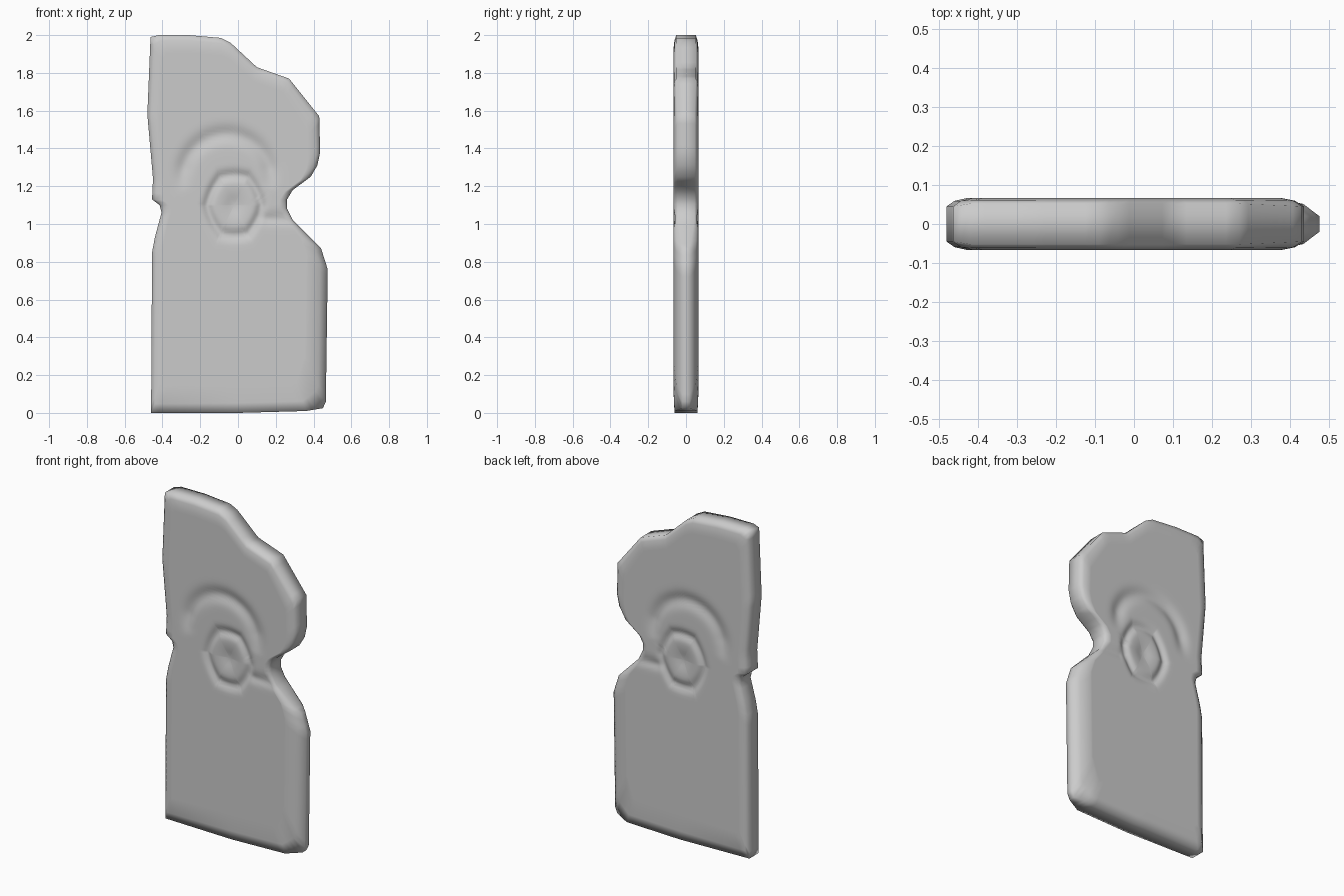
import bpy, bmesh, math
from mathutils import Vector

if "Cube" in bpy.data.objects:
    bpy.data.objects.remove(bpy.data.objects["Cube"])

HALF = 0.066                      # half thickness of the slab
C = Vector((-0.02, 1.10))         # centre of the carved eye

# Outline runs: edge half thickness, bevel fraction, (x, z) points
RUNS = [
    (0.045, 0.11, [(-0.46, 0.0), (-0.455, 0.85), (-0.44, 0.93), (-0.405, 1.06),
                   (-0.415, 1.10), (-0.455, 1.13), (-0.45, 1.24), (-0.48, 1.58),
                   (-0.463, 1.99)]),
    (0.052, 0.08, [(-0.42, 2.0), (-0.26, 2.0), (-0.09, 1.985), (-0.04, 1.96),
                   (0.10, 1.83), (0.27, 1.77)]),
    (0.045, 0.12, [(0.43, 1.57), (0.435, 1.38), (0.42, 1.31), (0.385, 1.25),
                   (0.29, 1.18), (0.26, 1.13), (0.26, 1.08), (0.29, 1.02)]),
    (0.020, 0.21, [(0.44, 0.87), (0.475, 0.76), (0.465, 0.06), (0.45, 0.025)]),
    (0.060, 0.12, [(0.36, 0.01), (0.0, 0.0)]),
]


def bump(v, centre, width):
    return math.exp(-((v - centre) / width) ** 2)


def carve(x, z):
    """Depth of the carved brow, ring and pupil below the flat face."""
    p = Vector((x, z))
    # brow groove: upper arc that fades out at both ends
    d = p - Vector((-0.06, 1.24))
    ang = math.atan2(d.y, d.x)
    fade = max(0.0, min(1.0, (math.sin(ang) + 0.25) * 2.0))
    depth = 0.016 * bump(d.length, 0.235, 0.04) * fade
    # six-sided ring groove and pupil around a raised rim
    d = p - C
    a = math.atan2(d.y * 0.85, d.x) - math.pi / 2
    a = (a + math.pi / 6) % (math.pi / 3) - math.pi / 6
    r = math.hypot(d.x, d.y * 0.85) * (0.5 + 0.5 * math.cos(a))
    depth += 0.015 * bump(r, 0.135, 0.022) + 0.014 * bump(r, 0.0, 0.05)
    # crease from the ring to the waist notch
    if x > 0.1:
        depth += 0.010 * bump(z, 1.03, 0.03) * min(1, (x - 0.1) / 0.05)
    return depth


# Resample the outline
pts = [(Vector(p), e, f) for e, f, run in RUNS for p in run]
loop = []
for (p, e, f), (q, e2, f2) in zip(pts, pts[1:] + pts[:1]):
    n = max(1, math.ceil((q - p).length / 0.04))
    for k in range(n):
        t = k / n
        loop.append((p.lerp(q, t), e + (e2 - e) * t, f + (f2 - f) * t))

bm = bmesh.new()
N, RINGS = len(loop), 48


def bridge(a, b):
    for i in range(N):
        j = (i + 1) % N
        bm.faces.new((a[i], a[j], b[j], b[i]))


# Front and back faces: rounded rim, then rings shrinking to the eye
rims = []
for s in (-1, 1):
    rings = [[bm.verts.new((p.x, s * e, p.y)) for p, e, f in loop]]
    mid = []
    for p, e, f in loop:
        q = p.lerp(C, f * 0.4)
        mid.append(bm.verts.new((q.x, s * (e + 0.68 * (HALF - e)), q.y)))
    rings.append(mid)
    for k in range(RINGS):
        ring = []
        for p, e, f in loop:
            u = (1 - f) * (1 - k / RINGS) ** 1.3
            q = C + (p - C) * u
            ring.append(bm.verts.new((q.x, s * (HALF - carve(q.x, q.y)), q.y)))
        rings.append(ring)
    for a, b in zip(rings, rings[1:]):
        bridge(a, b)
    tip = bm.verts.new((C.x, s * (HALF - carve(C.x, C.y)), C.y))
    for i in range(N):
        bm.faces.new((rings[-1][i], rings[-1][(i + 1) % N], tip))
    rims.append(rings[0])

# Outer edge wall
bridge(rims[0], rims[1])
bmesh.ops.recalc_face_normals(bm, faces=bm.faces)
for face in bm.faces:
    face.smooth = True

mesh = bpy.data.meshes.new("carved_slab")
bm.to_mesh(mesh)
bm.free()
slab = bpy.data.objects.new("carved_slab", mesh)
bpy.context.collection.objects.link(slab)
